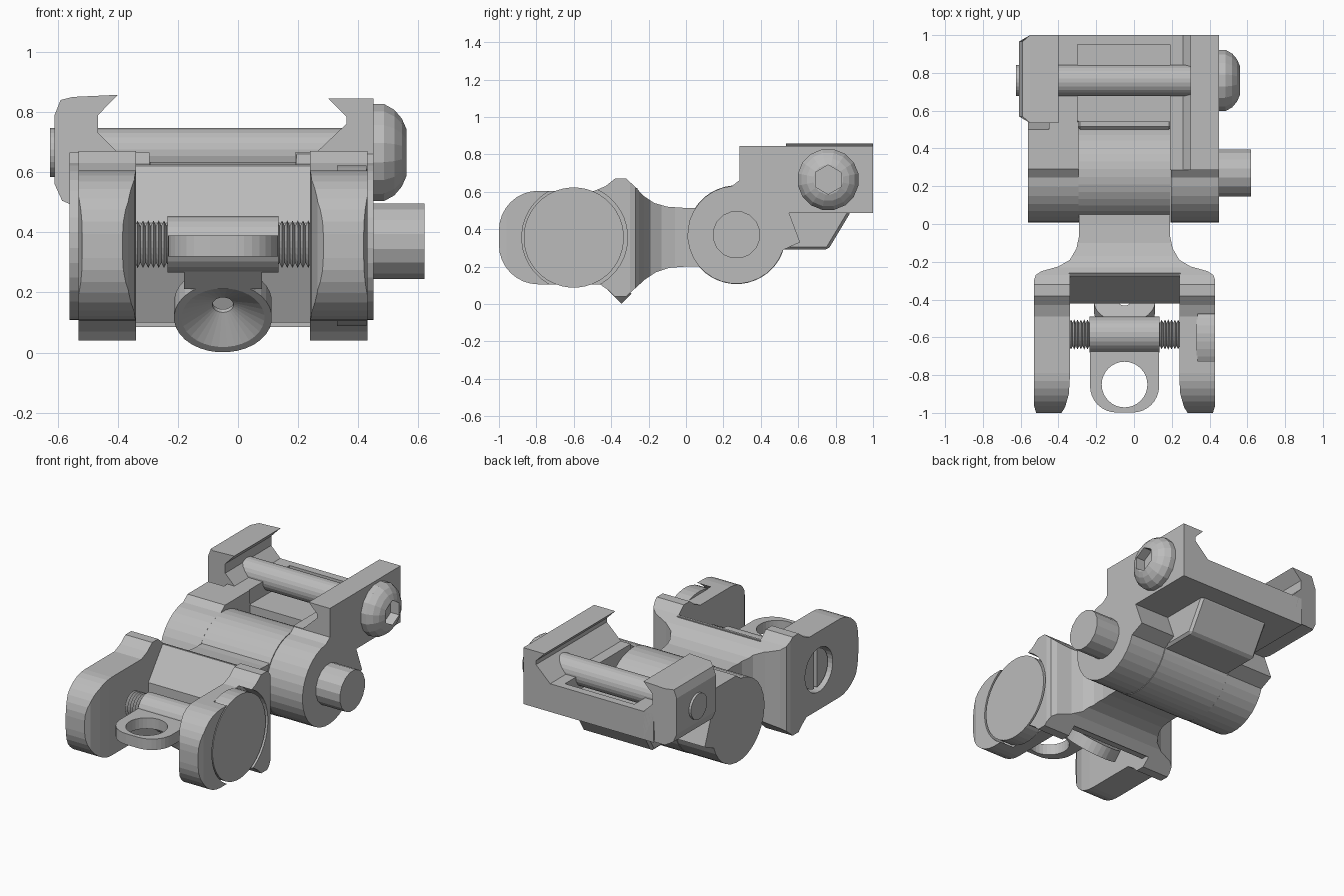
import bpy, bmesh
from math import cos, sin, pi, radians
from mathutils import Vector, Matrix

if "Cube" in bpy.data.objects:
    bpy.data.objects.remove(bpy.data.objects["Cube"], do_unlink=True)

grey = bpy.data.materials.new("matte_grey")
grey.use_nodes = True
grey.diffuse_color = (0.5, 0.5, 0.5, 1)
grey.node_tree.nodes["Principled BSDF"].inputs["Base Color"].default_value = (0.5, 0.5, 0.5, 1)


def finish(name, bm):
    bmesh.ops.recalc_face_normals(bm, faces=bm.faces)
    mesh = bpy.data.meshes.new(name)
    bm.to_mesh(mesh)
    bm.free()
    mesh.materials.append(grey)
    ob = bpy.data.objects.new(name, mesh)
    bpy.context.collection.objects.link(ob)
    return ob


def prism(name, pts, lo, hi, axis):
    """Extrude a 2D outline along an axis (x: yz outline, y: xz, z: xy)."""
    place = {"x": lambda a, b, t: (t, a, b), "y": lambda a, b, t: (a, t, b),
             "z": lambda a, b, t: (a, b, t)}[axis]
    bm = bmesh.new()
    ends = [[bm.verts.new(place(a, b, t)) for a, b in pts] for t in (lo, hi)]
    for ring in ends:
        bm.faces.new(ring)
    for i in range(len(pts)):
        j = (i + 1) % len(pts)
        bm.faces.new((ends[0][i], ends[0][j], ends[1][j], ends[1][i]))
    return finish(name, bm)


def box(name, x, y, z):
    return prism(name, [(x[0], y[0]), (x[1], y[0]), (x[1], y[1]), (x[0], y[1])], z[0], z[1], "z")


def lathe(name, profile, centre, sides=32, closed=False, direction=(1, 0, 0)):
    """Revolve (distance, radius) points about a direction through centre."""
    turn = Matrix.Identity(3)
    if direction[0] != 1:
        turn = Vector(direction).to_track_quat("X", "Z").to_matrix()
    bm = bmesh.new()
    rings = []
    for t, r in profile:
        ring = []
        for i in range(sides):
            a = 2 * pi * (i + 0.5) / sides
            ring.append(bm.verts.new(turn @ Vector((t, r * cos(a), r * sin(a))) + Vector(centre)))
        rings.append(ring)
    pairs = list(zip(rings, rings[1:]))
    if closed:
        pairs.append((rings[-1], rings[0]))
    else:
        bm.faces.new(rings[0])
        bm.faces.new(rings[-1])
    for p, q in pairs:
        for i in range(sides):
            j = (i + 1) % sides
            bm.faces.new((p[i], p[j], q[j], q[i]))
    return finish(name, bm)


def cyl(name, lo, hi, r, y, z, sides=32):
    return lathe(name, [(lo, r), (hi, r)], (0, y, z), sides)


def apply(ob, mod):
    bpy.context.view_layer.objects.active = ob
    bpy.ops.object.modifier_apply(modifier=mod.name)


def boolean(ob, other, op="DIFFERENCE"):
    mod = ob.modifiers.new("bool", "BOOLEAN")
    mod.operation, mod.solver, mod.object = op, "EXACT", other
    apply(ob, mod)
    bpy.data.objects.remove(other, do_unlink=True)


def bevel(ob, width):
    mod = ob.modifiers.new("bevel", "BEVEL")
    mod.width, mod.segments, mod.limit_method = width, 1, "ANGLE"
    apply(ob, mod)


def arc(cy, cz, r, start, end, n):
    return [(cy + r * cos(radians(start + (end - start) * i / n)),
             cz + r * sin(radians(start + (end - start) * i / n))) for i in range(n + 1)]


MID = -0.05                 # centre plane of the folding arm
HINGE = (0.27, 0.37)        # hinge axis (y, z)
BOLT = (0.76, 0.665)        # clamp bolt axis
SCREW = (-0.585, 0.36)      # adjusting screw axis

# Hinge knuckles on both sides of the base
knuckle = arc(*HINGE, 0.262, -18, -265, 22) + [(0.29, 0.665), (0.54, 0.665), (0.55, 0.49), (0.61, 0.33)]
prism("left_knuckle_outer", [(min(y, 0.5) if z > 0.6 else y, z) for y, z in knuckle], -0.56, -0.45, "x")
prism("left_knuckle_inner", knuckle, -0.45, -0.295, "x")
prism("right_knuckle", knuckle, 0.195, 0.45, "x")
cyl("hinge_button", 0.44, 0.62, 0.128, *HINGE, 16)

# Base plate with its pocket, and the block below it
plate = box("base_plate", (-0.47, 0.2), (0.54, 1.0), (0.485, 0.665))
boolean(plate, box("cutter", (-0.3, 0.19), (0.5, 0.95), (0.57, 0.8)))
block = prism("lower_block", [(0.5, 0.29), (0.76, 0.29), (0.88, 0.49), (0.88, 0.52), (0.5, 0.52)],
              -0.3, 0.2, "x")
bevel(block, 0.025)

# Fixed rail jaw
prism("fixed_jaw", [(0.19, 0.485), (0.19, 0.665), (0.26, 0.665), (0.36, 0.76), (0.36, 0.785),
                    (0.3, 0.845), (0.45, 0.845), (0.45, 0.485)], 0.285, 1.0, "y")

# Movable clamp jaw, its outer face drawn in
jaw = prism("clamp_jaw", [(-0.4, 0.857), (-0.55, 0.85), (-0.59, 0.84), (-0.61, 0.79), (-0.61, 0.56),
                          (-0.585, 0.505), (-0.55, 0.49), (-0.4, 0.49), (-0.4, 0.665),
                          (-0.465, 0.73), (-0.465, 0.79)], 0.535, 1.0, "y")
for v in jaw.data.vertices:
    if v.co.x < -0.58:
        v.co.y += (0.767 - v.co.y) * 0.15

# Clamp bolt with domed socket head
cyl("clamp_bolt", -0.625, 0.46, 0.082, *BOLT, 24)
head = lathe("bolt_head", [(0.44, 0.165), (0.485, 0.165), (0.52, 0.145), (0.545, 0.115), (0.56, 0.08)],
             (0, *BOLT), 16)
boolean(head, cyl("cutter", 0.5, 0.7, 0.078, *BOLT, 6))

# Folding arm: side outline intersected with plan outline
side = [(0.12, 0.515), (0, 0.513), (-0.1, 0.52), (-0.17, 0.54), (-0.23, 0.58), (-0.27, 0.625),
        (-0.32, 0.67), (-0.38, 0.67), (-0.43, 0.63), (-0.49, 0.605)]
side += arc(-0.79, 0.395, 0.21, 90, 180, 8) + arc(-0.79, 0.315, 0.21, 180, 270, 8)
side += [(-0.46, 0.105), (-0.41, 0.07), (-0.38, 0.04), (-0.32, 0.04), (-0.27, 0.085), (-0.22, 0.13),
         (-0.16, 0.17), (-0.09, 0.193), (0, 0.2), (0.12, 0.2)]
half = [(0.24, 0.12), (0.24, -0.06), (0.255, -0.13), (0.29, -0.19), (0.35, -0.225), (0.44, -0.25),
        (0.47, -0.27), (0.48, -0.3), (0.48, -0.96), (0.465, -1.01), (0.34, -1.01), (0.315, -0.97),
        (0.295, -0.9), (0.29, -0.82), (0.29, -0.27)]
plan = [(MID + x, y) for x, y in half] + [(MID - x, y) for x, y in reversed(half)]
arm = prism("folding_arm", side, -0.7, 0.6, "x")
boolean(arm, prism("cutter", plan, -0.1, 0.8, "z"), "INTERSECT")
prism("arm_web", [(-0.26, 0.62), (-0.275, 0.62), (-0.42, 0.43), (-0.42, 0.3), (-0.33, 0.1), (-0.26, 0.1)],
      -0.345, 0.245, "x")
cyl("arm_barrel", -0.293, 0.193, 0.264, *HINGE, 40)

# Adjusting disc set in the right ear
boolean(arm, cyl("cutter", 0.335, 0.6, 0.283, -0.595, 0.355, 40))
cyl("adjusting_disc", 0.33, 0.428, 0.268, -0.6, 0.355, 40)

# Slotted screw head recessed in the left ear
boolean(arm, cyl("cutter", -0.7, -0.46, 0.14, *SCREW))
slotted = cyl("slotted_head", -0.505, -0.45, 0.125, *SCREW)
boolean(slotted, box("cutter", (-0.7, -0.48), (-0.6, -0.57), (0, 0.8)))

# Threaded screw and sight carrier
for name, lo, hi in (("left_thread", -0.36, -0.22), ("right_thread", 0.12, 0.26)):
    steps = 16
    lathe(name, [(lo + (hi - lo) * i / steps, 0.08 if i % 2 else 0.062) for i in range(steps + 1)],
          (0, *SCREW), 20)
cyl("sight_carrier", -0.235, 0.135, 0.095, *SCREW, 24)

# Large aperture plate
R = 0.14
outline = [(MID + 0.183, -0.6)]
outline += [(x, y) for x, y in arc(MID + 0.183 - R, -0.998 + R, R, 0, -90, 8)]
outline += [(x, y) for x, y in arc(MID - 0.183 + R, -0.998 + R, R, -90, -180, 8)]
outline += [(MID - 0.183, -0.6)]
aperture = prism("large_aperture", outline, 0.32, 0.39, "z")
boolean(aperture, prism("cutter", arc(MID, -0.85, 0.121, 0, 348.75, 31), 0.1, 0.6, "z"))

# Small conical aperture, tilted downward, with its neck
lathe("small_aperture", [(0, 0.163), (0, 0.138), (-0.06, 0.035), (-0.075, 0.035), (-0.075, 0.163)],
      (MID, -0.46, 0.116), 32, True, (0, -1, -1))
neck = [(-0.46 + 0.707 * (s - t), 0.116 - 0.707 * (s + t))
        for s, t in ((-0.3, 0), (-0.135, 0), (-0.135, -0.075), (-0.3, -0.075))]
prism("aperture_neck", neck, MID - 0.13, MID + 0.13, "x")
